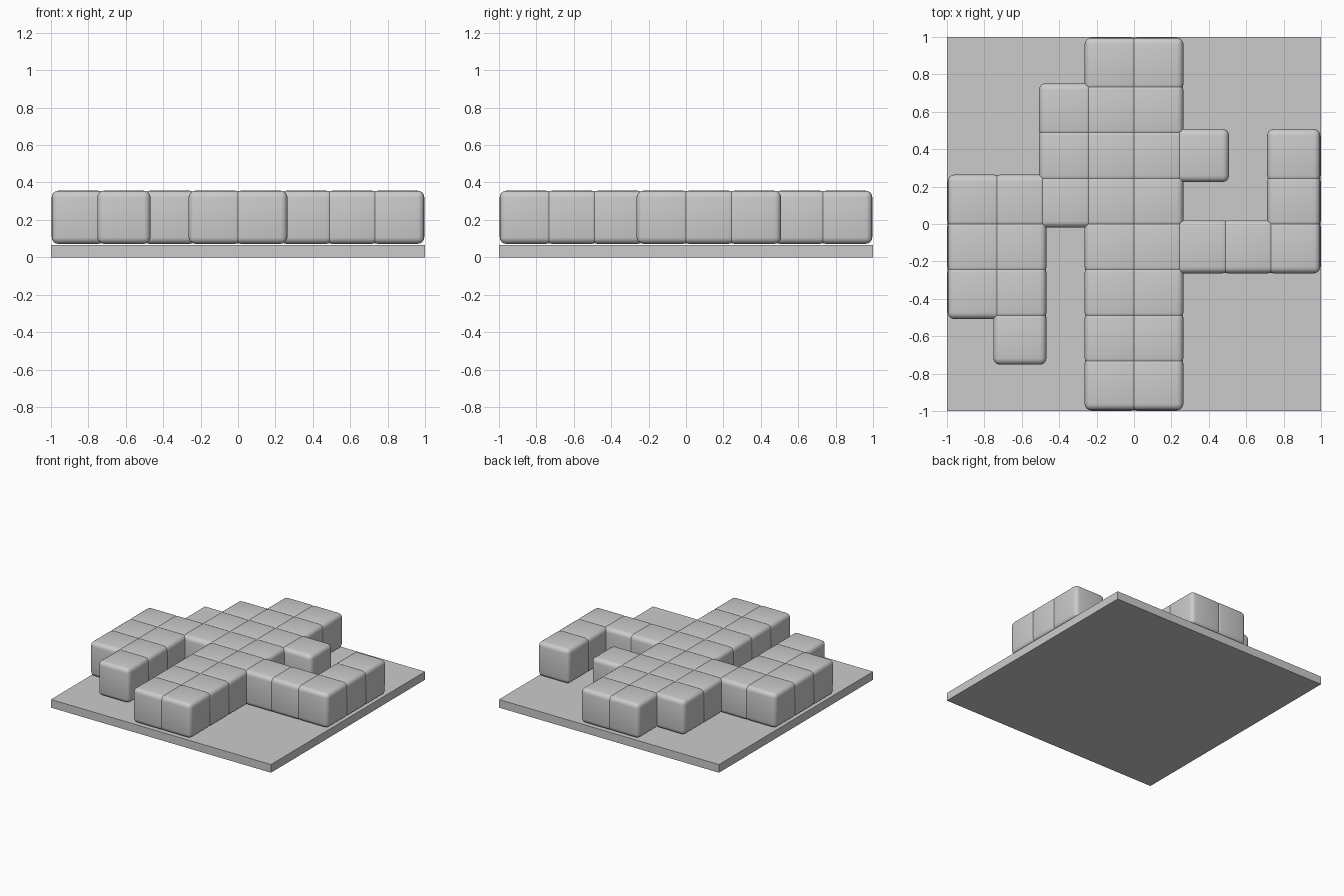
import bpy
import bmesh

if "Cube" in bpy.data.objects:
    bpy.data.objects.remove(bpy.data.objects["Cube"], do_unlink=True)

PITCH = 0.244        # spacing between blocks
BLOCK = 0.284        # block edge, slightly overlapping its neighbours
BASE_TOP = 0.067
BLOCK_BOTTOM = 0.072

# Block layout, back row first, left to right along x
LAYOUT = [
    "...##...",
    "..###...",
    "..####.#",
    "#####..#",
    "##.#####",
    "##.##...",
    ".#.##...",
    "...##...",
]

grey = bpy.data.materials.new("plain grey")
grey.use_nodes = True
COLOUR = (0.6, 0.6, 0.6, 1)
grey.diffuse_color = COLOUR
grey.node_tree.nodes["Principled BSDF"].inputs["Base Color"].default_value = COLOUR


def box_mesh(name, size, bevel=0):
    """Box mesh centred on its origin, with optional rounded edges."""
    bm = bmesh.new()
    bmesh.ops.create_cube(bm, size=1)
    bmesh.ops.scale(bm, vec=size, verts=bm.verts)
    if bevel:
        bmesh.ops.bevel(bm, geom=bm.edges[:], offset=bevel, segments=4,
                        profile=0.5, affect='EDGES')
        for face in bm.faces:
            face.smooth = True
    mesh = bpy.data.meshes.new(name)
    bm.to_mesh(mesh)
    bm.free()
    mesh.materials.append(grey)
    return mesh


def place(name, mesh, location):
    obj = bpy.data.objects.new(name, mesh)
    obj.location = location
    bpy.context.collection.objects.link(obj)


# Square base plate
place("base_plate", box_mesh("base_plate", (2, 2, BASE_TOP)), (0, 0, BASE_TOP / 2))

# Rounded blocks sharing one mesh
block = box_mesh("rounded_block", (BLOCK, BLOCK, BLOCK), bevel=0.035)
middle = (len(LAYOUT) - 1) / 2
for row, line in enumerate(LAYOUT):
    for col, cell in enumerate(line):
        if cell == "#":
            place(f"block_row{row + 1}_column{col + 1}", block,
                  ((col - middle) * PITCH, (middle - row) * PITCH,
                   BLOCK_BOTTOM + BLOCK / 2))
